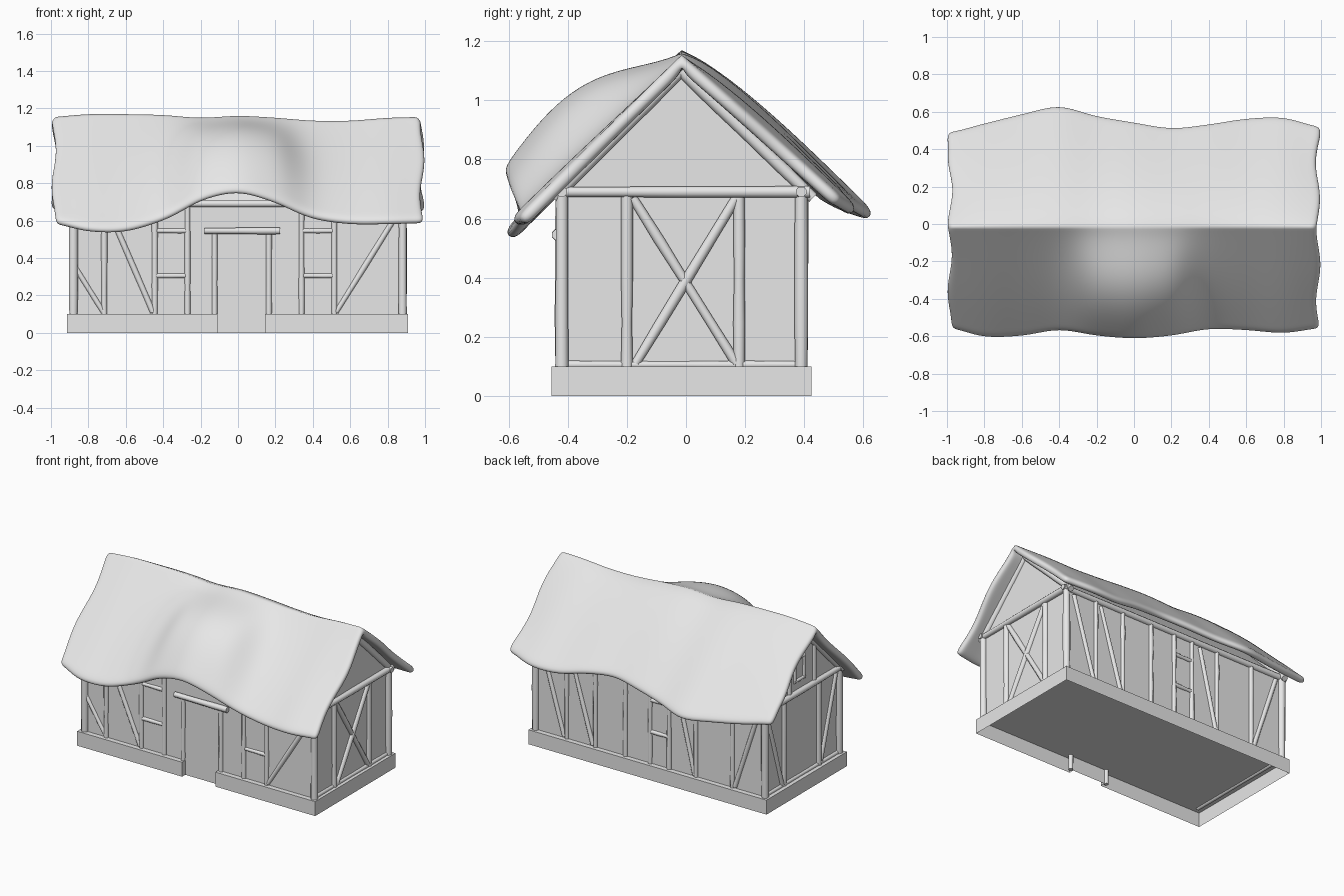
import bpy
import bmesh
import math
import random
from mathutils import Vector

random.seed(4)
if "Cube" in bpy.data.objects:
    bpy.data.objects.remove(bpy.data.objects["Cube"], do_unlink=True)

plaster = bpy.data.materials.new("pale_grey")
plaster.use_nodes = True
GREY = (0.8, 0.8, 0.8, 1)
plaster.diffuse_color = GREY
plaster.node_tree.nodes["Principled BSDF"].inputs["Base Color"].default_value = GREY


def finish(bm, name, smooth=None):
    bmesh.ops.recalc_face_normals(bm, faces=bm.faces)
    mesh = bpy.data.meshes.new(name)
    bm.to_mesh(mesh)
    bm.free()
    obj = bpy.data.objects.new(name, mesh)
    bpy.context.collection.objects.link(obj)
    mesh.materials.append(plaster)
    if smooth:
        bpy.ops.object.select_all(action="DESELECT")
        obj.select_set(True)
        bpy.context.view_layer.objects.active = obj
        bpy.ops.object.shade_smooth_by_angle(angle=math.radians(smooth))
    return obj


def extrude(outline, offset, name, cap_start):
    """Extrude a closed outline by an offset, optionally leaving the start open."""
    bm = bmesh.new()
    face = bm.faces.new([bm.verts.new(p) for p in outline])
    new = bmesh.ops.extrude_face_region(bm, geom=[face], use_keep_orig=True)["geom"]
    moved = [v for v in new if isinstance(v, bmesh.types.BMVert)]
    bmesh.ops.translate(bm, verts=moved, vec=offset)
    if not cap_start:
        bm.faces.remove(face)
    return finish(bm, name)


def beam(name, a, b, r=0.016):
    """Hand-hewn rounded timber between two points, slightly uneven."""
    a, b = Vector(a), Vector(b)
    axis = b - a
    turn = axis.to_track_quat("Z", "Y")
    bm = bmesh.new()
    rings, sides = 4, 8
    loops = []
    for i in range(rings + 1):
        centre = a + axis * i / rings
        size = r * random.uniform(0.9, 1.12)
        loop = []
        for k in range(sides):
            t = math.tau * (k + 0.5) / sides
            loop.append(bm.verts.new(centre + turn @ Vector((math.cos(t), math.sin(t), 0)) * size))
        loops.append(loop)
    for low, high in zip(loops, loops[1:]):
        for k in range(sides):
            n = (k + 1) % sides
            bm.faces.new((low[k], low[n], high[n], high[k]))
    bm.faces.new(loops[0])
    bm.faces.new(loops[-1])
    return finish(bm, name, 50)


# Hollow plinth with a step back at the door
FRONT, BACK, SIDE = -0.42, 0.39, 0.875
plinth = [(-0.915, -0.455), (-0.11, -0.455), (-0.11, FRONT), (0.145, FRONT),
          (0.145, -0.455), (0.91, -0.455), (0.91, 0.425), (-0.915, 0.425)]
extrude([(x, y, 0) for x, y in plinth], (0, 0, 0.1), "plinth", False)

# Walls with gables
RIDGE_Y, BASE, PLATE = -0.015, 0.1, 0.69
section = [(FRONT, BASE), (BACK, BASE), (BACK, PLATE), (RIDGE_Y, 1.09), (FRONT, PLATE)]
extrude([(-SIDE, y, z) for y, z in section], (2 * SIDE, 0, 0), "walls", True)

# Wall plates and corner posts
for y, label in ((FRONT, "front"), (BACK, "back")):
    beam(label + "_wall_plate", (-0.91, y, PLATE), (0.91, y, PLATE), 0.02)
    for x in (-0.88, 0.88):
        beam(label + "_corner_post", (x, y, BASE), (x, y, PLATE), 0.024)

# Front timbers
for x in (-0.715, -0.445, -0.27, 0.34, 0.515):
    beam("front_post", (x, FRONT, BASE), (x, FRONT, PLATE))
for x in (-0.125, 0.165):
    beam("door_post", (x, FRONT, 0), (x, FRONT, 0.54))
beam("door_lintel", (-0.18, FRONT - 0.015, 0.545), (0.225, FRONT - 0.015, 0.545), 0.019)
for x0, z0, x1, z1 in ((-0.87, 0.35, -0.72, 0.11), (-0.645, 0.55, -0.455, 0.11), (0.525, 0.11, 0.83, 0.6)):
    beam("front_brace", (x0, FRONT, z0), (x1, FRONT, z1), 0.015)
for x0, x1 in ((-0.44, -0.27), (0.34, 0.51)):
    for z in (0.305, 0.545):
        beam("front_window_rail", (x0, FRONT, z), (x1, FRONT, z), 0.013)

# Back timbers
for x in (0.64, 0.42, 0.19, 0, -0.145, -0.35, -0.63):
    beam("back_post", (x, BACK, BASE), (x, BACK, PLATE))
for top, low in ((0.82, 0.66), (0.6, 0.44), (-0.21, -0.34), (-0.83, -0.65)):
    beam("back_brace", (top, BACK, 0.66), (low, BACK, 0.11), 0.015)
for z in (0.32, 0.54):
    beam("back_window_rail", (-0.145, BACK, z), (0, BACK, z), 0.013)

# Gable timbers on both ends
for s, label in ((1, "left"), (-1, "right")):
    x = s * SIDE
    beam(label + "_tie_beam", (s * 0.885, -0.43, PLATE), (s * 0.885, 0.42, PLATE), 0.02)
    beam(label + "_sill", (x, FRONT, 0.105), (x, BACK, 0.105), 0.014)
    for y in (-0.2, 0.18):
        beam(label + "_gable_post", (x, y, BASE), (x, y, PLATE), 0.02)
    for y in (-0.45, 0.43):
        beam(label + "_rafter", (x, y, 0.67), (x, RIDGE_Y, 1.1), 0.022)
beam("left_cross_brace", (SIDE, -0.18, 0.67), (SIDE, 0.17, 0.11), 0.018)
beam("left_cross_brace", (SIDE, 0.17, 0.67), (SIDE, -0.17, 0.11), 0.018)
beam("right_brace", (-SIDE, -0.39, 0.67), (-SIDE, -0.22, 0.11))
beam("right_brace", (-SIDE, 0.37, 0.67), (-SIDE, 0.2, 0.11))

# Small framed window in the right gable
for y in (-0.15, 0.12):
    beam("right_upper_post", (-SIDE, y, PLATE), (-SIDE, y, 0.95))
for y in (-0.04, 0.06):
    beam("gable_window_side", (-SIDE, y, 0.77), (-SIDE, y, 0.92), 0.012)
for z in (0.77, 0.92):
    beam("gable_window_rail", (-SIDE, -0.05, z), (-SIDE, 0.07, z), 0.012)

# Thatch outline sampled at even steps from the right end to the left end
front_y = [-0.57, -0.615, -0.61, -0.58, -0.61, -0.625, -0.61, -0.575, -0.58, -0.595, -0.57]
front_z = [0.6, 0.56, 0.56, 0.62, 0.72, 0.76, 0.71, 0.63, 0.6, 0.6, 0.605]
back_y = [0.5, 0.55, 0.6, 0.64, 0.59, 0.555, 0.525, 0.545, 0.575, 0.58, 0.53]
back_z = [0.68, 0.65, 0.63, 0.62, 0.65, 0.68, 0.7, 0.68, 0.64, 0.64, 0.67]
ridge_z = [1.155, 1.17, 1.17, 1.165, 1.15, 1.16, 1.15, 1.135, 1.135, 1.15, 1.155]


def sample(values, u):
    """Smooth curve through evenly spaced values, u from 0 to 1."""
    last = len(values) - 1
    i = min(int(u * last), last - 1)
    t = u * last - i
    p = [values[min(max(i + k, 0), last)] for k in (-1, 0, 1, 2)]
    return p[1] + 0.5 * t * (p[2] - p[0] + t * (2 * p[0] - 5 * p[1] + 4 * p[2] - p[3]
                             + t * (3 * (p[1] - p[2]) + p[3] - p[0])))


def thatch_point(u, v):
    """v runs from -1 at the front eave through the ridge to 1 at the back eave."""
    t = abs(v)
    ys, zs = (front_y, front_z) if v < 0 else (back_y, back_z)
    y = RIDGE_Y + (sample(ys, u) - RIDGE_Y) * t
    top = sample(ridge_z, u)
    z = top + (sample(zs, u) - top) * t
    x = 2 * u - 1
    if v < 0:
        # Raised swell over the door
        swell = 1 / (1 + (abs(x) / 0.3) ** 6)
        z += (0.1 * swell + 0.012 * (1 - x * x)) * math.sin(math.pi * t ** 1.3)
    else:
        z += 0.045 * (1 - x ** 4) * math.sin(math.pi * t ** 0.7)
    # Uneven gable edges
    x *= 1 - 0.012 * abs(x) ** 8 * (1 + math.sin(9 * v + 2 * x)) * (v < 0.9)
    return x, y, z


# Thatched roof
bm = bmesh.new()
crease = bm.edges.layers.float.new("crease_edge")
COLS, ROWS = 40, 12
grid = [[bm.verts.new(thatch_point(i / COLS, j / ROWS)) for j in range(-ROWS, ROWS + 1)]
        for i in range(COLS + 1)]
for one, two in zip(grid, grid[1:]):
    for j in range(2 * ROWS):
        bm.faces.new((one[j], two[j], two[j + 1], one[j + 1]))
    bm.edges.get((one[ROWS], two[ROWS]))[crease] = 0.9
roof = finish(bm, "thatched_roof")
if roof.data.polygons[0].normal.z < 0:
    roof.data.flip_normals()
thick = roof.modifiers.new("thickness", "SOLIDIFY")
thick.thickness = 0.045
thick.offset = -1
rounding = roof.modifiers.new("rounding", "SUBSURF")
rounding.levels = rounding.render_levels = 2
roof.data.polygons.foreach_set("use_smooth", [True] * len(roof.data.polygons))
